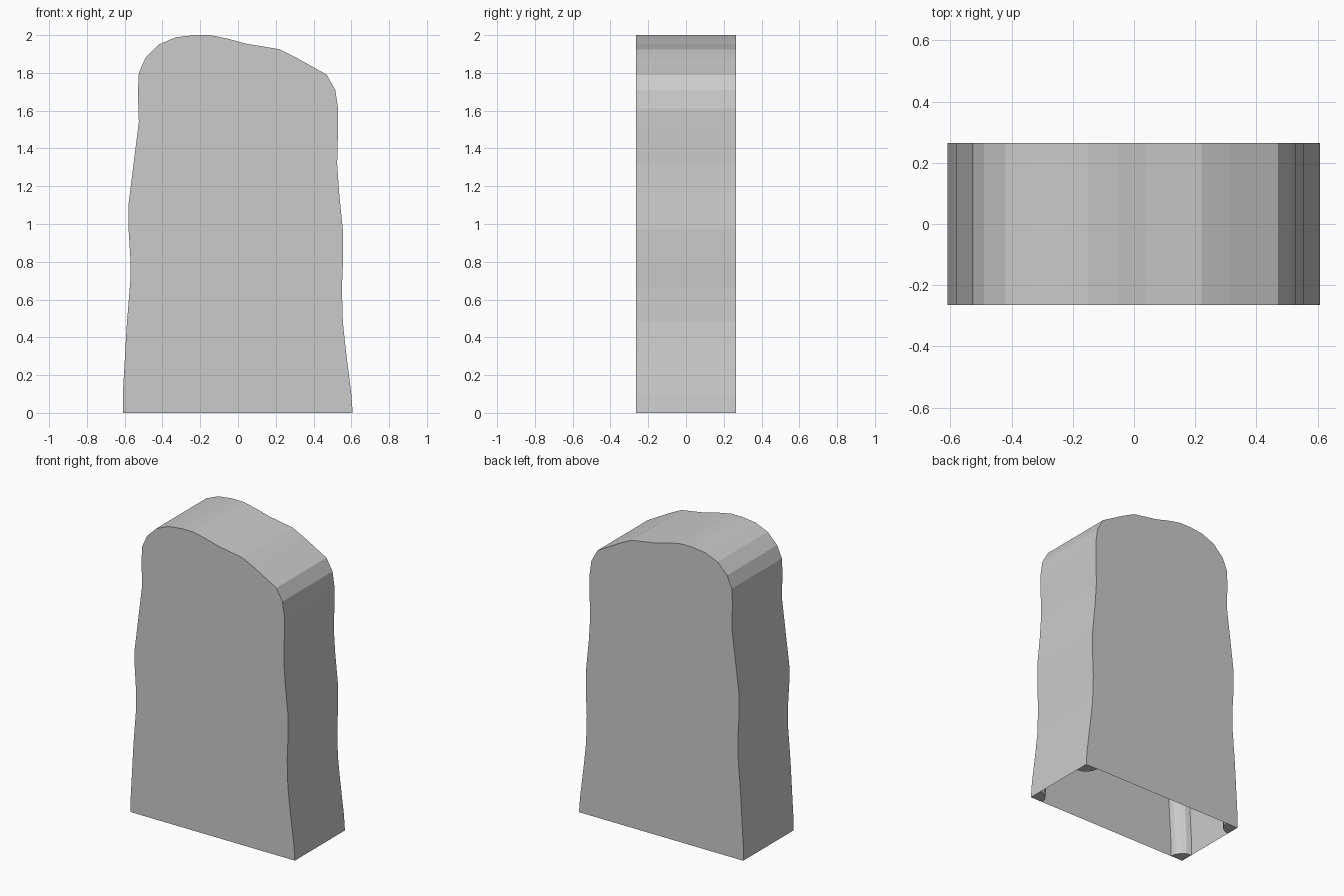
import bpy
import math
from mathutils import Vector

if "Cube" in bpy.data.objects:
    bpy.data.objects.remove(bpy.data.objects["Cube"])

HALF = 0.265   # half the slab thickness
R = 0.09       # size of the inner corner ribs

# Wavy outline (x, z), from bottom left over the top to bottom right
OUTLINE = [
    (-.61, 0), (-.61, .1), (-.60, .27), (-.59, .45), (-.57, .7), (-.57, .82),
    (-.58, .98), (-.58, 1.1), (-.565, 1.22), (-.54, 1.42), (-.525, 1.54),
    (-.53, 1.7), (-.525, 1.8), (-.49, 1.88), (-.42, 1.95), (-.33, 1.988),
    (-.23, 2), (-.15, 2), (-.05, 1.98), (.04, 1.955), (.22, 1.925),
    (.31, 1.88), (.47, 1.79), (.515, 1.71), (.53, 1.61), (.53, 1.52),
    (.525, 1.32), (.535, 1.17), (.555, .97), (.555, .78), (.55, .66),
    (.555, .48), (.57, .34), (.6, .1), (.607, 0)]
N = len(OUTLINE)


def add_mesh(name, verts, faces):
    mesh = bpy.data.meshes.new(name)
    mesh.from_pydata(verts, [], faces)
    obj = bpy.data.objects.new(name, mesh)
    bpy.context.collection.objects.link(obj)
    return obj


def inset(i, d):
    """Outline point i moved inwards by d; the ends stay on the ground."""
    a, b = Vector(OUTLINE[max(i - 1, 0)]), Vector(OUTLINE[min(i + 1, N - 1)])
    t = (b - a).normalized()
    p = Vector(OUTLINE[i]) + d * Vector((t.y, -t.x))
    if i in (0, N - 1):
        p.y = 0
    return p.x, p.y


# Slab shell: front, back and wavy rim, open underneath
verts = [(x, y, z) for y in (-HALF, HALF) for x, z in OUTLINE]
faces = [list(range(N - 1, -1, -1)), list(range(N, 2 * N))]
faces += [(i, i + 1, i + 1 + N, i + N) for i in range(N - 1)]
add_mesh("slab_shell", verts, faces)

# Rounded ribs inside the front and back edges, capped at the open bottom
STEPS = 4
for name, side in (("front_inner_rib", -1), ("back_inner_rib", 1)):
    verts, faces = [], []
    for i in range(N):
        for k in range(STEPS + 1):
            a = math.pi / 2 * k / STEPS
            x, z = inset(i, R * math.cos(a))
            verts.append((x, side * (HALF - R * math.sin(a)), z))
    w = STEPS + 1
    for i in range(N - 1):
        for k in range(STEPS):
            q = [i * w + k, i * w + k + 1, (i + 1) * w + k + 1, (i + 1) * w + k]
            faces.append(q if side < 0 else q[::-1])
    for i in (0, N - 1):
        corner = len(verts)
        verts.append((OUTLINE[i][0], side * HALF, 0))
        cap = [corner] + [i * w + k for k in range(w)]
        faces.append(cap[::-1] if (side < 0) == (i == 0) else cap)
    add_mesh(name, verts, faces)
